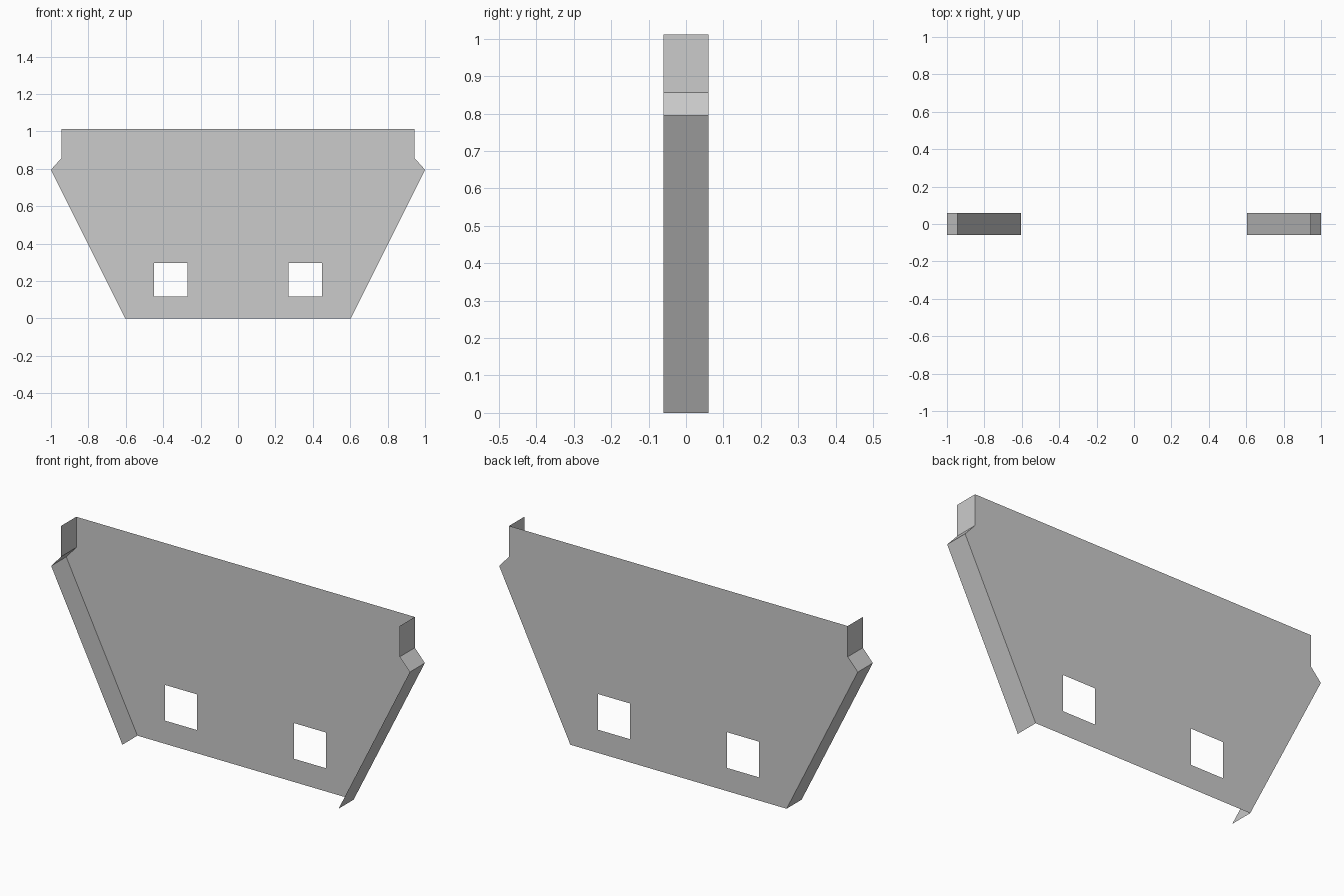
import bpy, bmesh

if "Cube" in bpy.data.objects:
    bpy.data.objects.remove(bpy.data.objects["Cube"])

Y_BACK, Y_FRONT = 0.06, -0.06
# right-hand half of the outline, bottom to top (x, z)
PROFILE = [(0.603, 0), (1, 0.795), (0.944, 0.857), (0.944, 1.012)]


def finish(bm, name):
    mesh = bpy.data.meshes.new(name)
    bm.to_mesh(mesh)
    bm.free()
    obj = bpy.data.objects.new(name, mesh)
    bpy.context.collection.objects.link(obj)


def add_loop(bm, points):
    verts = [bm.verts.new((x, Y_BACK, z)) for x, z in points]
    return [bm.edges.new((verts[i - 1], verts[i])) for i in range(len(verts))]


# thin back panel with two square openings
bm = bmesh.new()
edges = add_loop(bm, PROFILE + [(-x, z) for x, z in reversed(PROFILE)])
for cx in (-0.36, 0.36):
    x0, x1, z0, z1 = cx - 0.09, cx + 0.09, 0.117, 0.297
    edges += add_loop(bm, [(x0, z0), (x1, z0), (x1, z1), (x0, z1)])
bmesh.ops.triangle_fill(bm, edges=edges, use_beauty=True, normal=(0, 1, 0))
for f in bm.faces:
    f.normal_update()
    if f.normal.y < 0:
        f.normal_flip()
finish(bm, "back_panel")

# side flanges folded forward along the outline
for side, name in ((-1, "left_flange"), (1, "right_flange")):
    bm = bmesh.new()
    rows = [[bm.verts.new((side * x, y, z)) for y in (Y_FRONT, Y_BACK)]
            for x, z in PROFILE]
    for a, b in zip(rows, rows[1:]):
        quad = [a[0], a[1], b[1], b[0]]
        bm.faces.new(quad if side > 0 else quad[::-1])
    finish(bm, name)
